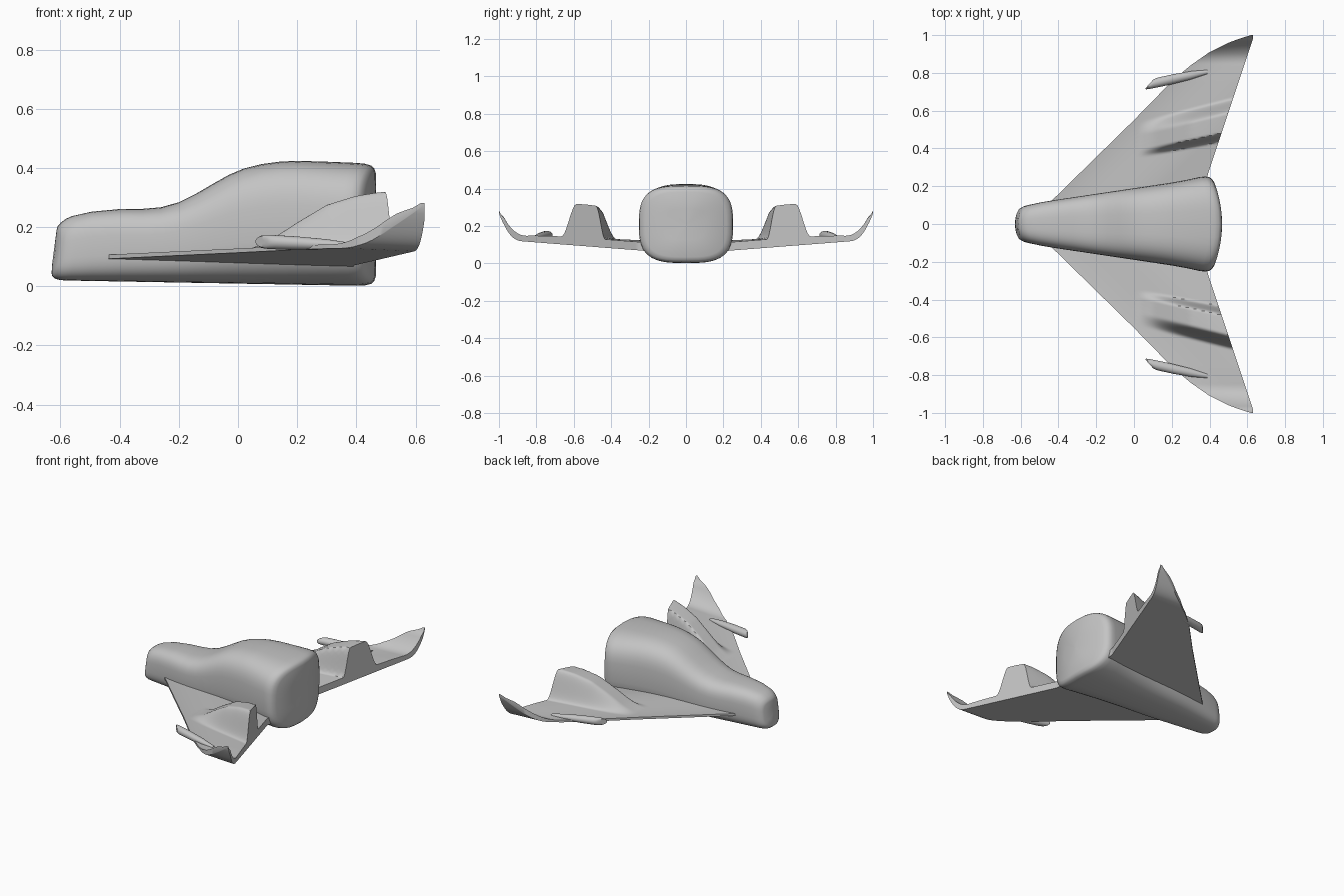
import bpy, bmesh, math

if "Cube" in bpy.data.objects:
    bpy.data.objects.remove(bpy.data.objects["Cube"])

hull_mat = bpy.data.materials.new("plain_grey")
hull_mat.diffuse_color = (0.55, 0.55, 0.55, 1)
hull_mat.use_nodes = True
hull_mat.node_tree.nodes["Principled BSDF"].inputs["Base Color"].default_value = hull_mat.diffuse_color


def step(a, b, v):
    t = max(0.0, min(1.0, (v - a) / (b - a)))
    return t * t * (3 - 2 * t)


def interp(pts, v):
    for (a, p), (b, q) in zip(pts, pts[1:]):
        if v <= b:
            return p + (q - p) * (v - a) / (b - a)
    return pts[-1][1]


def finish(name, bm, mirror=False, angle=40):
    bmesh.ops.remove_doubles(bm, verts=bm.verts, dist=1e-5)
    bmesh.ops.recalc_face_normals(bm, faces=bm.faces)
    me = bpy.data.meshes.new(name)
    bm.to_mesh(me)
    bm.free()
    me.materials.append(hull_mat)
    ob = bpy.data.objects.new(name, me)
    bpy.context.collection.objects.link(ob)
    bpy.ops.object.select_all(action='DESELECT')
    ob.select_set(True)
    bpy.context.view_layer.objects.active = ob
    bpy.ops.object.shade_smooth_by_angle(angle=math.radians(angle))
    if mirror:
        m = ob.modifiers.new("mirror", 'MIRROR')
        m.use_axis = (False, True, False)
        m.use_mirror_merge = False
    return ob


def loft(name, rings, mirror=False):
    """Skin closed rings of points and cap both ends."""
    bm = bmesh.new()
    rows = [[bm.verts.new(p) for p in r] for r in rings]
    n = len(rows[0])
    for a, b in zip(rows, rows[1:]):
        for i in range(n):
            j = (i + 1) % n
            bm.faces.new((a[i], a[j], b[j], b[i]))
    bm.faces.new(rows[0])
    bm.faces.new(rows[-1])
    return finish(name, bm, mirror)


# Fuselage: rounded-box sections (x, top height, section scale)
stations = [(-.63, .215, .04), (-.63, .215, .4), (-.63, .215, .75), (-.628, .217, .86),
            (-.617, .222, .95), (-.60, .23, .99), (-.58, .237, 1), (-.50, .252, 1),
            (-.40, .261, 1), (-.32, .262, 1), (-.26, .267, 1), (-.20, .284, 1),
            (-.14, .314, 1), (-.08, .349, 1), (-.03, .377, 1), (.02, .398, 1),
            (.08, .413, 1), (.14, .421, 1), (.20, .424, 1), (.30, .421, 1),
            (.40, .417, 1), (.43, .416, .99), (.45, .415, .965), (.46, .415, .92),
            (.466, .415, .84), (.466, .415, .4), (.466, .415, .04)]


def hull_ring(x, top, s, n=48, e=2 / 3.2):
    bot = .02 - .019 * (x + .6) / 1.05
    hw = .1 + .157 * (x + .6) / 1.05
    cz, hh = (top + bot) / 2, (top - bot) / 2
    ring = []
    for i in range(n):
        a = 2 * math.pi * i / n
        c, d = math.cos(a), math.sin(a)
        y = s * hw * math.copysign(abs(c) ** e, c)
        z = cz + s * hh * math.copysign(abs(d) ** e, d)
        front, rear = 1 - step(-.63, -.45, x), step(.2, .44, x)
        dx = front * (.03 * (y / .1) ** 2 + .13 * max(0, z - .06)) - rear * .055 * (y / .257) ** 2
        ring.append((x + dx, y, z))
    return ring


loft("fuselage", [hull_ring(*s) for s in stations])

# Delta wing with raised rear engine hump and upswept tip
leading = [(.08, -.48), (.55, 0), (.76, .205), (.84, .30), (.91, .40), (.96, .50),
           (.985, .57), (1.0, .62)]
hump_x = [(-9, 0), (.03, 0), (.1, .025), (.2, .085), (.3, .14), (.4, .167), (.48, .178), (.6, .18)]


def wing_point(y, u):
    x0 = interp(leading, y)
    x1 = .39 + max(0, y - .26) / 3 if y < .98 else .63
    x = x0 + (x1 - x0) * u
    tip = max(0, (y - .87) / .13)
    low = .063 - .043 * x + .092 * y + .15 * tip ** 2.6
    if y > .97:
        low -= .01 * (y - .97) / .03
    thick = .014 + .031 * step(0, .5, x - x0) + .022 * step(.85, .95, y) * (1 - step(.97, 1.0, y))
    inner = .365 + .2 * (x - .11)
    outer = .58 + .25 * (x - .48)
    side = step(inner, inner + .045, y) * (1 - step(outer, outer + .075, y))
    high = low + thick + interp(hump_x, x) * side
    return x, y, low, high


bm = bmesh.new()
R, C = 100, 30
low, high = [], []
for i in range(R + 1):
    pts = [wing_point(.1 + .9 * i / R, j / C) for j in range(C + 1)]
    low.append([bm.verts.new((x, y, a)) for x, y, a, b in pts])
    high.append([bm.verts.new((x, y, b)) for x, y, a, b in pts])
for i in range(R):
    for j in range(C):
        for g in (low, high):
            bm.faces.new((g[i][j], g[i + 1][j], g[i + 1][j + 1], g[i][j + 1]))
    for j in (0, C):
        bm.faces.new((low[i][j], low[i + 1][j], high[i + 1][j], high[i][j]))
for i in (0, R):
    for j in range(C):
        bm.faces.new((low[i][j], low[i][j + 1], high[i][j + 1], high[i][j]))
finish("wings", bm, True)

# Gun pods on the leading edges: slanted blunt nose, tapering back into the wing
pod = [(.08, .3), (.08, .75), (.088, .93), (.105, 1), (.2, .95), (.3, .75), (.39, .35)]
rings = []
for x, s in pod:
    t = (x - .08) / .31
    ring = []
    for k in range(20):
        a = 2 * math.pi * k / 20
        dy, dz = .031 * s * math.cos(a), .024 * s * math.sin(a)
        ring.append((x + .9 * dy * (1 - t), .74 + .065 * t + dy, .151 - .014 * t + dz))
    rings.append(ring)
loft("gun_pods", rings, True)
